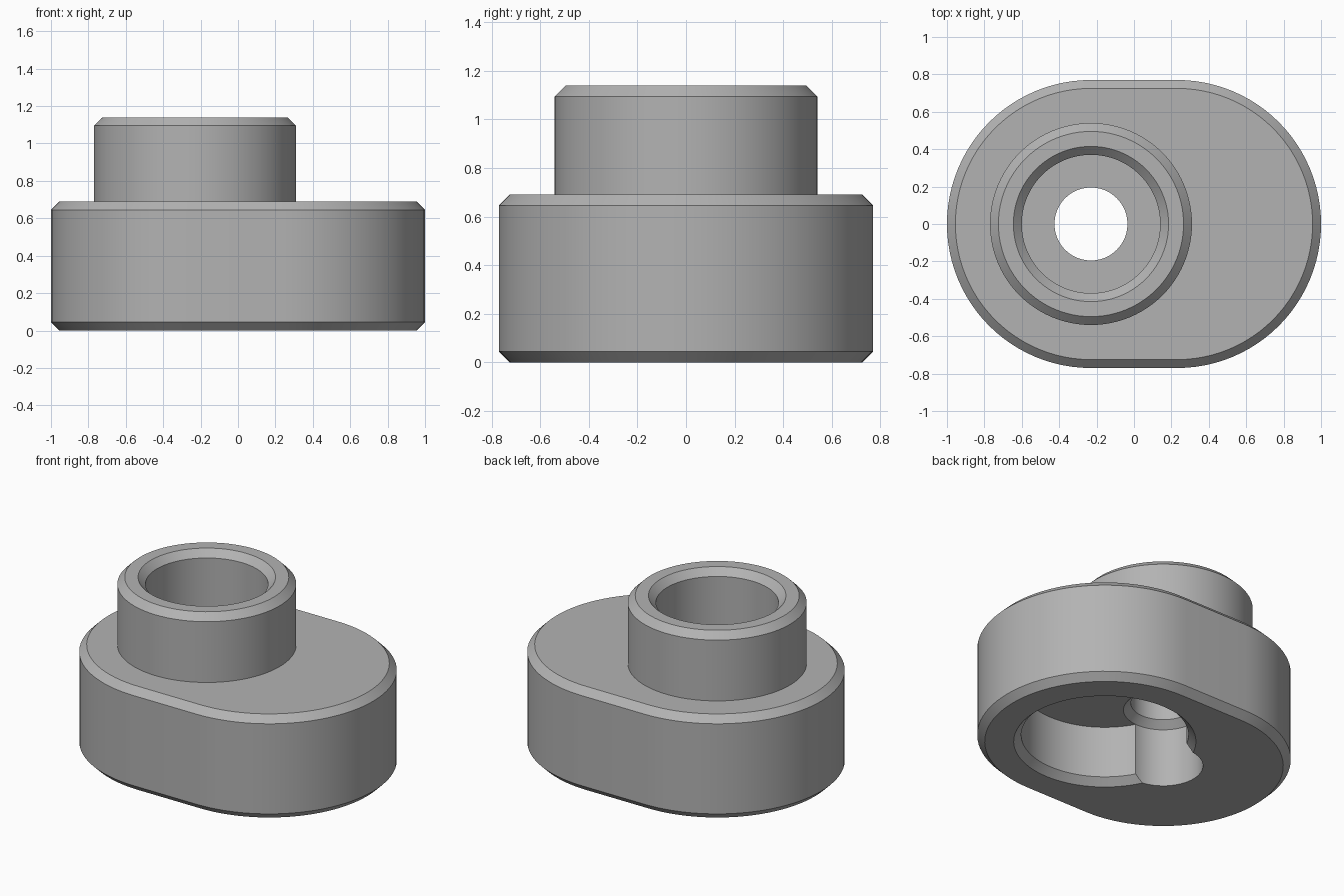
import bpy
import bmesh
from math import cos, sin, pi

SEGMENTS = 96
OFFSET = 0.23     # distance of both lobe centres from the middle
CHAMFER = 0.045

cube = bpy.data.objects.get("Cube")
if cube:
    bpy.data.objects.remove(cube, do_unlink=True)

grey = bpy.data.materials.new("plain grey")
grey.use_nodes = True
colour = (0.45, 0.45, 0.45, 1)
grey.diffuse_color = colour
grey.node_tree.nodes["Principled BSDF"].inputs["Base Color"].default_value = colour


def ring(radius, z, centre, spread):
    """Circle outline, split apart along x by spread to form a stadium."""
    points = []
    for side in (1, -1):
        count = SEGMENTS // 2
        steps = count + 1 if spread else count
        for i in range(steps):
            a = side * -pi / 2 + pi * i / count if side == 1 else pi / 2 + pi * i / count
            points.append((centre + side * spread + radius * cos(a), radius * sin(a), z))
    return points


def loft(name, profile, centre=0.0, spread=0.0):
    """Closed solid through (radius, height) rings."""
    bm = bmesh.new()
    rings = [[bm.verts.new(p) for p in ring(r, z, centre, spread)] for r, z in profile]
    for low, high in zip(rings, rings[1:]):
        n = len(low)
        for i in range(n):
            j = (i + 1) % n
            bm.faces.new((low[i], low[j], high[j], high[i]))
    bm.faces.new(rings[0][::-1])
    bm.faces.new(rings[-1])
    bmesh.ops.recalc_face_normals(bm, faces=bm.faces)
    mesh = bpy.data.meshes.new(name)
    bm.to_mesh(mesh)
    bm.free()
    mesh.materials.append(grey)
    obj = bpy.data.objects.new(name, mesh)
    bpy.context.collection.objects.link(obj)
    return obj


def combine(target, tool, operation):
    mod = target.modifiers.new(operation.title(), 'BOOLEAN')
    mod.operation = operation
    mod.solver = 'EXACT'
    mod.object = tool
    bpy.context.view_layer.objects.active = target
    bpy.ops.object.modifier_apply(modifier=mod.name)
    bpy.data.objects.remove(tool, do_unlink=True)


# Rounded block with chamfered rims
R, H = 0.77, 0.69
block = loft("offset_block", [(R - CHAMFER, 0), (R, CHAMFER), (R, H - CHAMFER), (R - CHAMFER, H)],
             spread=OFFSET)

# Raised collar
TOP = 1.14
collar = loft("collar", [(0.54, 0.5), (0.54, TOP - CHAMFER), (0.54 - CHAMFER, TOP)], -OFFSET)
combine(block, collar, 'UNION')

# Round recess in the underside, with a chamfered mouth
CEILING = 0.39
recess = loft("recess_cutter", [(0.6, -0.05), (0.505, CHAMFER), (0.505, CEILING)], OFFSET)
combine(block, recess, 'DIFFERENCE')

# Stepped bore through the collar axis
bore = loft("bore_cutter", [
    (0.24, -0.1), (0.24, CEILING), (0.195, CEILING + CHAMFER), (0.195, H),
    (0.37, H), (0.37, TOP - CHAMFER), (0.465, TOP + 0.05)], -OFFSET)
combine(block, bore, 'DIFFERENCE')

# Smooth walls, crisp rims
bpy.ops.object.select_all(action='DESELECT')
block.select_set(True)
bpy.context.view_layer.objects.active = block
bpy.ops.object.shade_smooth_by_angle(angle=pi / 7)
